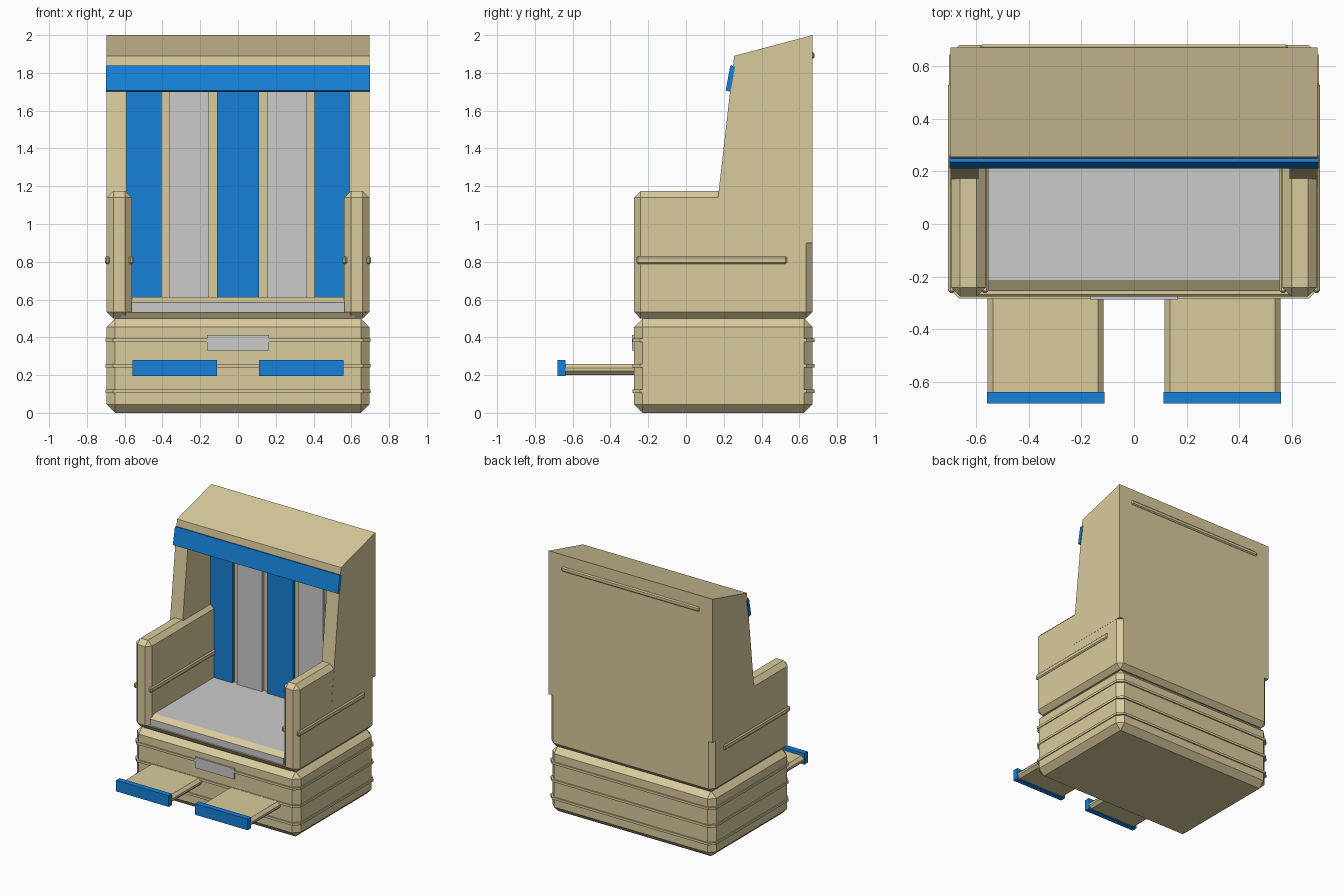
import bpy, bmesh

if "Cube" in bpy.data.objects:
    bpy.data.objects.remove(bpy.data.objects["Cube"])


def material(name, rgb):
    m = bpy.data.materials.new(name)
    m.diffuse_color = (*rgb, 1)
    m.use_nodes = True
    m.node_tree.nodes["Principled BSDF"].inputs["Base Color"].default_value = m.diffuse_color
    return m


TAN = material("wicker_tan", (0.70, 0.60, 0.34))
BLUE = material("fabric_blue", (0.008, 0.22, 0.69))
GREY = None


def finish(name, bm, mat):
    bmesh.ops.recalc_face_normals(bm, faces=bm.faces[:])
    me = bpy.data.meshes.new(name)
    bm.to_mesh(me)
    bm.free()
    if mat:
        me.materials.append(mat)
    ob = bpy.data.objects.new(name, me)
    bpy.context.collection.objects.link(ob)
    return ob


def box(name, x, y, z, mat, bevel=0, axis=None):
    """Box from ranges; chamfers every edge, or only edges along one axis."""
    bm = bmesh.new()
    bmesh.ops.create_cube(bm, size=1)
    for v in bm.verts:
        for i, (a, b) in enumerate((x, y, z)):
            v.co[i] = a if v.co[i] < 0 else b
    if bevel:
        edges = [e for e in bm.edges if axis is None
                 or abs(e.verts[0].co[axis] - e.verts[1].co[axis]) > 1e-5]
        bmesh.ops.bevel(bm, geom=edges, offset=bevel, segments=1,
                        affect='EDGES', clamp_overlap=True)
    return finish(name, bm, mat)


def prism(name, profile, x, mat):
    """Extrude a (y, z) profile along x."""
    bm = bmesh.new()
    face = bm.faces.new([bm.verts.new((x[0], a, b)) for a, b in profile])
    new = bmesh.ops.extrude_face_region(bm, geom=[face])["geom"]
    bmesh.ops.translate(bm, vec=(x[1] - x[0], 0, 0),
                        verts=[g for g in new if isinstance(g, bmesh.types.BMVert)])
    return finish(name, bm, mat)


def side(a, b, s):
    return (min(a * s, b * s), max(a * s, b * s))


# Base with three raised ribs and a front plate
box("base", (-.695, .695), (-.275, .67), (0, .5), TAN, .045)
for i, z in enumerate((.115, .25, .385)):
    box(f"base_rib_{i}", (-.702, .702), (-.283, .679), (z - .009, z + .009), TAN, .04, 2)
box("front_plate", (-.165, .165), (-.286, -.27), (.33, .412), GREY)

# Floor and lower back of the seat
prism("seat_floor", [(-.245, .5), (-.268, .535), (.6, .535), (.6, .5)], (-.62, .62), TAN)
box("lower_back", (-.695, .695), (.535, .67), (.5, 1.1), TAN, .035)

# Seat cushion with a tan front edge
seat = prism("seat", [(-.255, .52), (-.255, .585), (-.212, .613), (.56, .613), (.56, .52)],
             (-.565, .565), GREY)
seat.data.materials.append(None)
seat.data.materials.append(TAN)
for f in seat.data.polygons:
    if f.normal.y < -.2 and f.normal.z > .2:
        f.material_index = 1

# Arms, rails, hood sides and footrests, mirrored left and right
for label, s in (("left", -1), ("right", 1)):
    box(f"{label}_arm", side(.562, .695, s), (-.275, .67), (.5, 1.175), TAN, .035)
    for part, x in (("inner", .565), ("outer", .692)):
        box(f"{label}_{part}_rail", side(x - .013, x + .013, s), (-.262, .535),
            (.789, .829), TAN, .008)
    prism(f"{label}_hood_side",
          [(.142, .9), (.255, 1.89), (.67, 2), (.67, .9)], side(.59, .696, s), TAN)
    box(f"{label}_footrest", side(.115, .555, s), (-.645, -.26), (.2, .258), TAN, .021, 1)
    box(f"{label}_footrest_front", side(.112, .558, s), (-.68, -.638), (.195, .28), BLUE)

# Hood roof and back
prism("hood_roof", [(.255, 1.89), (.67, 2), (.67, 1.86), (.24, 1.76)], (-.65, .65), TAN)
prism("hood_back", [(.535, .9), (.535, 1.96), (.67, 2), (.67, .9)], (-.65, .65), TAN)
box("back_rail", (-.585, .585), (.66, .68), (1.875, 1.91), TAN, .008)

# Front valance
prism("valance", [(.21, 1.707), (.236, 1.70), (.26, 1.833), (.235, 1.84)], (-.7, .7), BLUE)

# Striped back cushions
for i, (x0, x1, mat) in enumerate(((-.595, -.405, BLUE), (-.365, -.155, GREY),
                                   (-.11, .11, BLUE), (.155, .365, GREY),
                                   (.405, .595, BLUE))):
    box(f"back_cushion_{i}", (x0, x1), (.51, .56), (.58, 1.83), mat)
